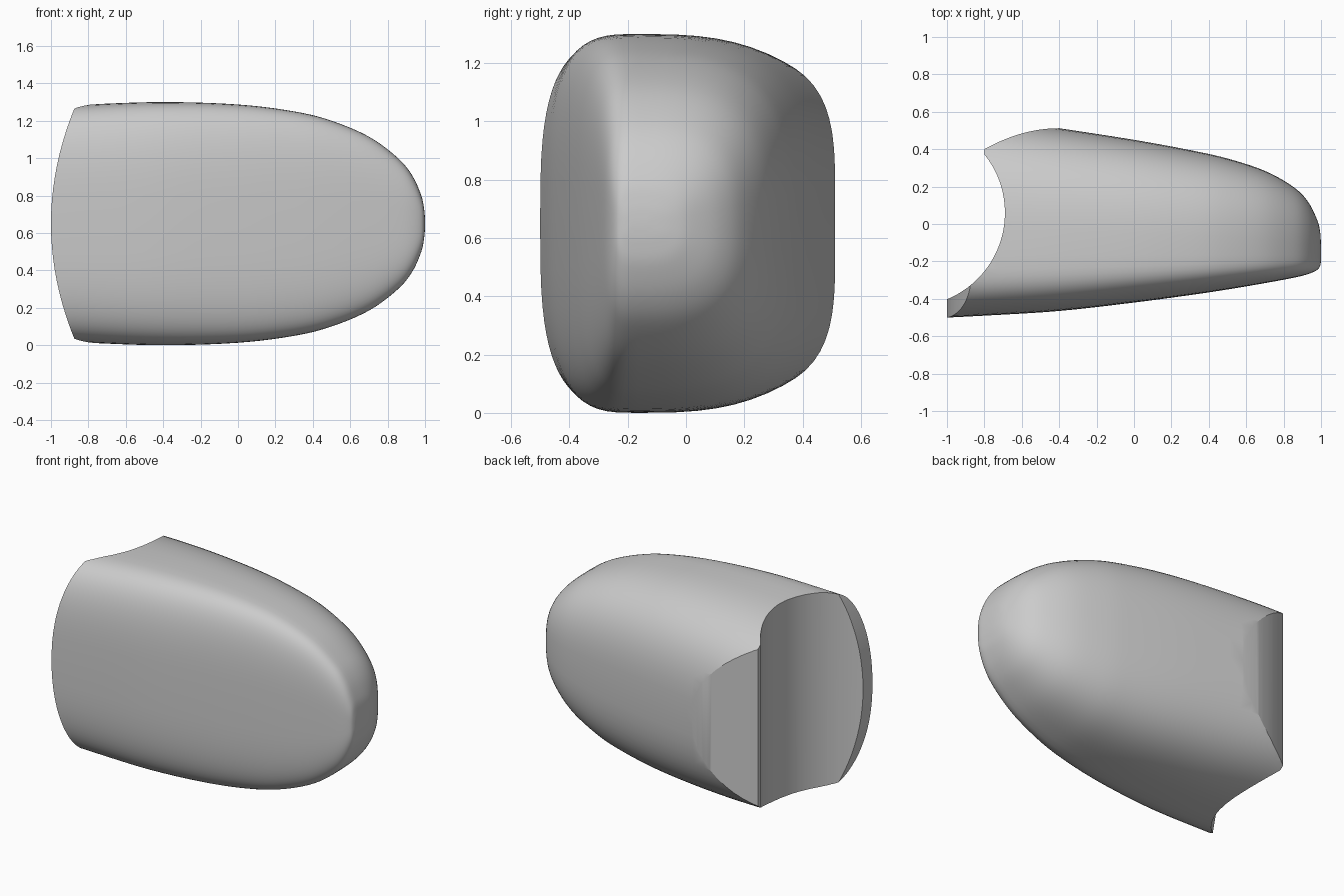
import bpy, bmesh, math

if "Cube" in bpy.data.objects:
    bpy.data.objects.remove(bpy.data.objects["Cube"], do_unlink=True)

MID_Z, SEAM_Y = 0.65, -0.165

grey = bpy.data.materials.new("plain grey")
grey.use_nodes = True
grey.diffuse_color = (0.6, 0.6, 0.6, 1)
grey.node_tree.nodes["Principled BSDF"].inputs["Base Color"].default_value = (0.6, 0.6, 0.6, 1)


def make_object(name, bm):
    bmesh.ops.recalc_face_normals(bm, faces=bm.faces)
    mesh = bpy.data.meshes.new(name)
    bm.to_mesh(mesh)
    bm.free()
    mesh.materials.append(grey)
    obj = bpy.data.objects.new(name, mesh)
    bpy.context.collection.objects.link(obj)
    return obj


def smooth_rows(rows, steps):
    """Catmull-Rom through the given stations."""
    out = []
    for i in range(len(rows) - 1):
        a, b, c, d = (rows[max(0, min(len(rows) - 1, i + k))] for k in (-1, 0, 1, 2))
        for s in range(steps):
            t = s / steps
            out.append([0.5 * (2 * q + (r - p) * t + (2 * p - 5 * q + 4 * r - u) * t * t
                               + (3 * q - p - 3 * r + u) * t ** 3)
                        for p, q, r, u in zip(a, b, c, d)])
    return out + [list(rows[-1])]


def spow(v, p):
    return math.copysign(abs(v) ** p, v)


def prism(name, outline, place, low, high):
    """Extrude an outline; place(a, b, depth) gives the 3D point."""
    bm = bmesh.new()
    ends = [[bm.verts.new(place(a, b, d)) for a, b in outline] for d in (low, high)]
    for ring in ends:
        bm.faces.new(ring)
    n = len(outline)
    for i in range(n):
        j = (i + 1) % n
        bm.faces.new((ends[0][i], ends[0][j], ends[1][j], ends[1][i]))
    return make_object(name, bm)


# Shell: stations of x, front y, back y, half height
stations = [
    (-1.2, -0.51, 0.60, 0.615), (-0.8, -0.49, 0.57, 0.637), (-0.4, -0.465, 0.512, 0.65),
    (0.0, -0.42, 0.45, 0.637), (0.3, -0.38, 0.395, 0.60), (0.5, -0.35, 0.35, 0.55),
    (0.7, -0.316, 0.284, 0.465), (0.85, -0.288, 0.20, 0.355), (0.93, -0.268, 0.12, 0.26),
    (0.98, -0.245, 0.02, 0.15), (0.996, -0.22, -0.05, 0.07), (1.0, -0.19, -0.13, 0.015),
]
SIDES = 72
bm = bmesh.new()
rings = []
for x, front, back, half in smooth_rows(stations, 5):
    ring = []
    for k in range(SIDES):
        a = 2 * math.pi * k / SIDES
        c, s = math.cos(a), math.sin(a)
        power = 2 / 2.9 if c > 0 else 2 / 3.4
        reach = back - SEAM_Y if c > 0 else SEAM_Y - front
        ring.append(bm.verts.new((x, SEAM_Y + reach * spow(c, power), MID_Z + half * spow(s, power))))
    rings.append(ring)
for r0, r1 in zip(rings, rings[1:]):
    for k in range(SIDES):
        m = (k + 1) % SIDES
        bm.faces.new((r0[k], r0[m], r1[m], r1[k]))
bm.faces.new(rings[0])
bm.faces.new(rings[-1])
shell = make_object("shell", bm)

# Plan trim: hollow round end, narrow back lip and curved back corner
hollow = []
start, stop = math.radians(-80), math.radians(38.7)
for i in range(33):
    a = start + (stop - start) * i / 32
    hollow.append((-1.19 + 0.5 * math.cos(a), 0.06 + 0.5 * math.sin(a)))
corner = [(-0.8 + 0.4 * t / 12, 0.512 - 0.112 * (1 - t / 12) ** 2) for t in range(13)]
plan = hollow + corner + [(0, 0.8), (1.3, 0.8), (1.3, -0.8), (-1.3, -0.8)]
plan_trim = prism("plan_trim", plan, lambda a, b, d: (a, b, d), -0.5, 1.8)

# End trim: bowed edge of the long front lip
bow = [(-1 + 0.33 * (t / 16) ** 2, MID_Z + t / 16) for t in range(-16, 17)]
end_trim = prism("end_trim", bow + [(1.3, 1.65), (1.3, -0.35)], lambda a, b, d: (a, d, b), -1, 1)

bpy.context.view_layer.objects.active = shell
shell.select_set(True)
for cutter in (plan_trim, end_trim):
    cutter.hide_render = True
    mod = shell.modifiers.new(cutter.name, "BOOLEAN")
    mod.operation, mod.solver, mod.object = "INTERSECT", "EXACT", cutter
    bpy.ops.object.modifier_apply(modifier=mod.name)
    bpy.data.objects.remove(cutter, do_unlink=True)
bpy.ops.object.shade_smooth_by_angle(angle=math.radians(25))
